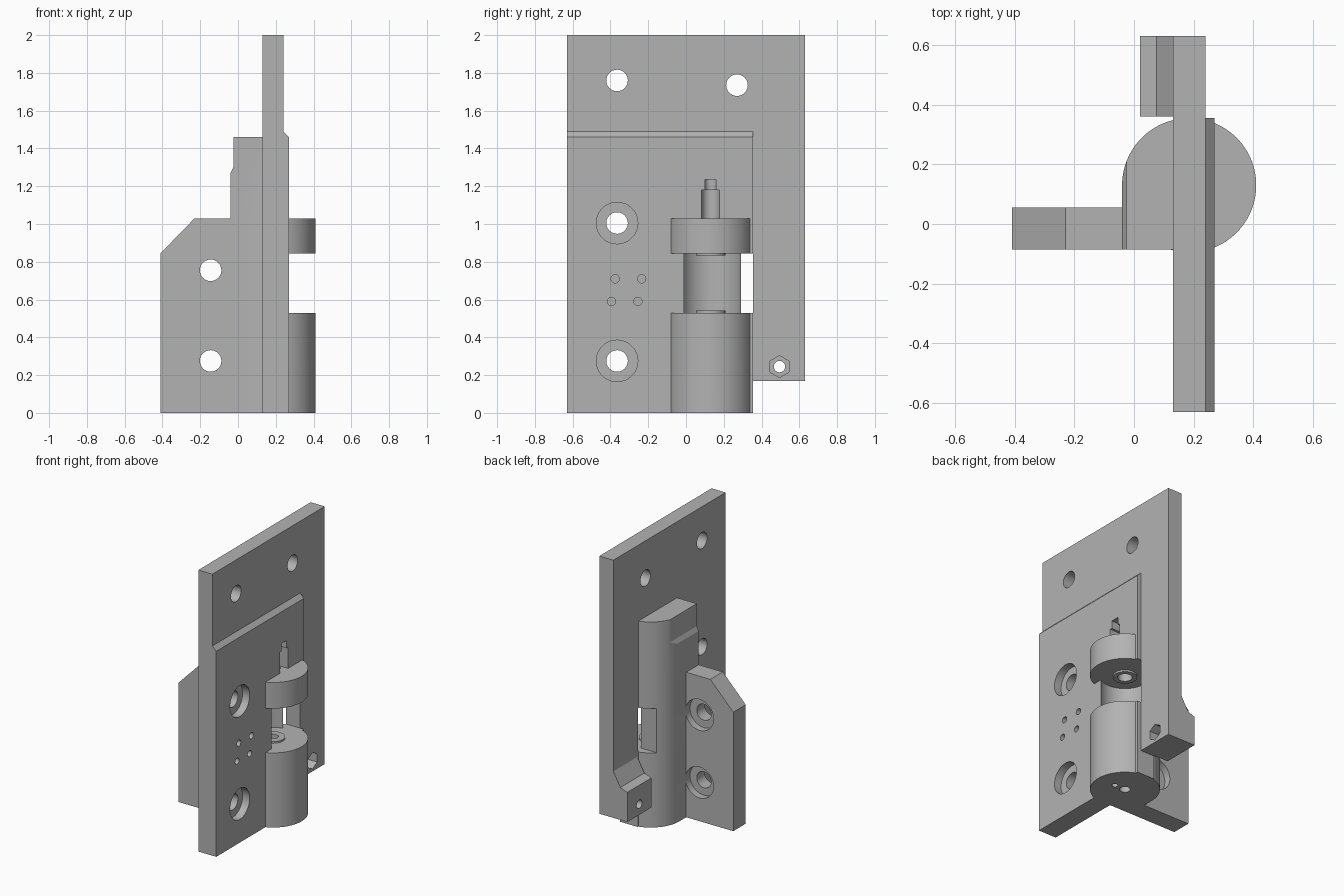
import bpy, bmesh, math

old = bpy.data.objects.get("Cube")
if old:
    bpy.data.objects.remove(old, do_unlink=True)

grey = bpy.data.materials.new("plain grey")
grey.use_nodes = True
tone = (0.45, 0.45, 0.45, 1)
grey.diffuse_color = tone
grey.node_tree.nodes["Principled BSDF"].inputs["Base Color"].default_value = tone

PLACE = {"x": lambda a, b, h: (h, a, b),
         "y": lambda a, b, h: (a, h, b),
         "z": lambda a, b, h: (a, b, h)}


def prism(name, axis, points, lo, hi):
    """Extrude a flat outline along an axis from lo to hi."""
    bm = bmesh.new()
    low = [bm.verts.new(PLACE[axis](a, b, lo)) for a, b in points]
    high = [bm.verts.new(PLACE[axis](a, b, hi)) for a, b in points]
    bm.faces.new(low)
    bm.faces.new(high)
    for i in range(len(points)):
        j = (i + 1) % len(points)
        bm.faces.new((low[i], low[j], high[j], high[i]))
    bmesh.ops.recalc_face_normals(bm, faces=bm.faces)
    mesh = bpy.data.meshes.new(name)
    bm.to_mesh(mesh)
    bm.free()
    mesh.materials.append(grey)
    obj = bpy.data.objects.new(name, mesh)
    bpy.context.collection.objects.link(obj)
    return obj


def arc(a, b, r, n, start=0.0, sweep=360.0):
    count = n if sweep == 360 else n + 1
    angles = [math.radians(start + sweep * i / n) for i in range(count)]
    return [(a + r * math.cos(t), b + r * math.sin(t)) for t in angles]


def rod(name, axis, a, b, r, lo, hi, n=32):
    return prism(name, axis, arc(a, b, r, n), lo, hi)


def box(name, x0, x1, y0, y1, z0, z1):
    return prism(name, "z", [(x0, y0), (x1, y0), (x1, y1), (x0, y1)], z0, z1)


def combine(target, tool, operation):
    mod = target.modifiers.new("combine", "BOOLEAN")
    mod.operation = operation
    mod.solver = "EXACT"
    mod.object = tool
    bpy.context.view_layer.objects.active = target
    bpy.ops.object.modifier_apply(modifier=mod.name)
    bpy.data.objects.remove(tool, do_unlink=True)


CX, CY, R = 0.185, 0.13, 0.225

# Tall mounting plate, notched at its lower back corner
bracket = prism("hinge_bracket", "x",
                [(-.63, 0), (.355, 0), (.355, .17), (.63, .17), (.63, 2), (-.63, 2)],
                .13, .24)

solids = [
    # Raised pad with a sloped top edge
    prism("pad", "y", [(.2, 0), (.27, 0), (.27, 1.46), (.24, 1.49), (.2, 1.49)], -.63, .355),
    # Rounded body behind the plate
    prism("body", "z", [(-.04, -.085), (.2, -.085), (.2, CY + R)]
          + arc(CX, CY, R, 24, 90, 90), 0, 1.46),
    # Hinge knuckle
    rod("knuckle", "z", CX, CY, R, 0, 1.03, 96),
    # Side flange with a cut corner
    prism("flange", "y", [(-.41, 0), (0, 0), (0, 1.03), (-.23, 1.03), (-.41, .845)], -.085, .055),
    # Small lug at the lower back corner
    prism("lug", "y", [(.02, .17), (.16, .17), (.16, .5), (.13, .5), (.075, .4), (.02, .38)],
          .36, .63),
]
for solid in solids:
    combine(bracket, solid, "UNION")

cutters = [
    # Step near the top of the body
    prism("step", "y", [(-.1, 1.27), (-.04, 1.27), (-.025, 1.3), (-.025, 1.6), (-.1, 1.6)], -.2, .5),
    # Window between the knuckles
    rod("window_round", "z", CX, CY, .164, .53, .845, 64),
    box("window_mid", CX, .5, -.005, .355, .53, .845),
    box("window_side", -.1, .5, .29, .355, .53, .845),
    box("window_front", .27, .5, -.15, .37, .53, .845),
    # Pin bore and the stepped slot above the knuckle
    rod("lower_bore", "z", CX, CY, .035, -.1, .6),
    rod("small_bore", "z", .27, CY, .02, -.1, .1, 16),
    rod("upper_bore", "z", CX, CY, .047, .8, 1.18),
    rod("tip_bore", "z", CX, CY, .03, 1.1, 1.235),
    box("slot", CX, .5, CY - .047, CY + .047, 1.03, 1.18),
    box("slot_tip", CX, .5, CY - .03, CY + .03, 1.1, 1.235),
    # Lug screw hole with a hexagonal nut pocket
    rod("lug_hole", "x", .495, .245, .03, -.1, .4),
    prism("nut_pocket", "x", arc(.495, .245, .058, 6, 30), .17, .4),
]
# Plate holes
for y, z in ((-.365, 1.76), (.27, 1.735)):
    cutters.append(rod("plate_hole", "x", y, z, .057, 0, .4))
for z in (.275, 1.005):
    cutters.append(rod("pad_hole", "x", -.365, z, .057, 0, .4))
    cutters.append(rod("pad_counterbore", "x", -.365, z, .11, .215, .4, 48))
# Blind pilot holes
for y, z in ((-.375, .71), (-.235, .71), (-.395, .59), (-.255, .59)):
    cutters.append(rod("pilot_hole", "x", y, z, .022, .17, .4, 20))
# Flange holes
for z in (.275, .755):
    cutters.append(rod("flange_hole", "y", -.145, z, .057, -.2, .2))
    cutters.append(rod("flange_counterbore", "y", -.145, z, .11, .005, .2, 48))
for cutter in cutters:
    combine(bracket, cutter, "DIFFERENCE")

# Thin bearing rings facing each other across the window
rings = []
for name, lo, hi, bore in (("lower_ring", .52, .542, .035), ("upper_ring", .832, .855, .047)):
    ring = rod(name, "z", CX, CY, .078, lo, hi, 48)
    combine(ring, rod("ring_bore", "z", CX, CY, bore, 0, 1), "DIFFERENCE")
    rings.append(ring)

for obj in [bracket] + rings:
    bpy.ops.object.select_all(action="DESELECT")
    obj.select_set(True)
    bpy.context.view_layer.objects.active = obj
    bpy.ops.object.shade_smooth_by_angle(angle=math.radians(25))
